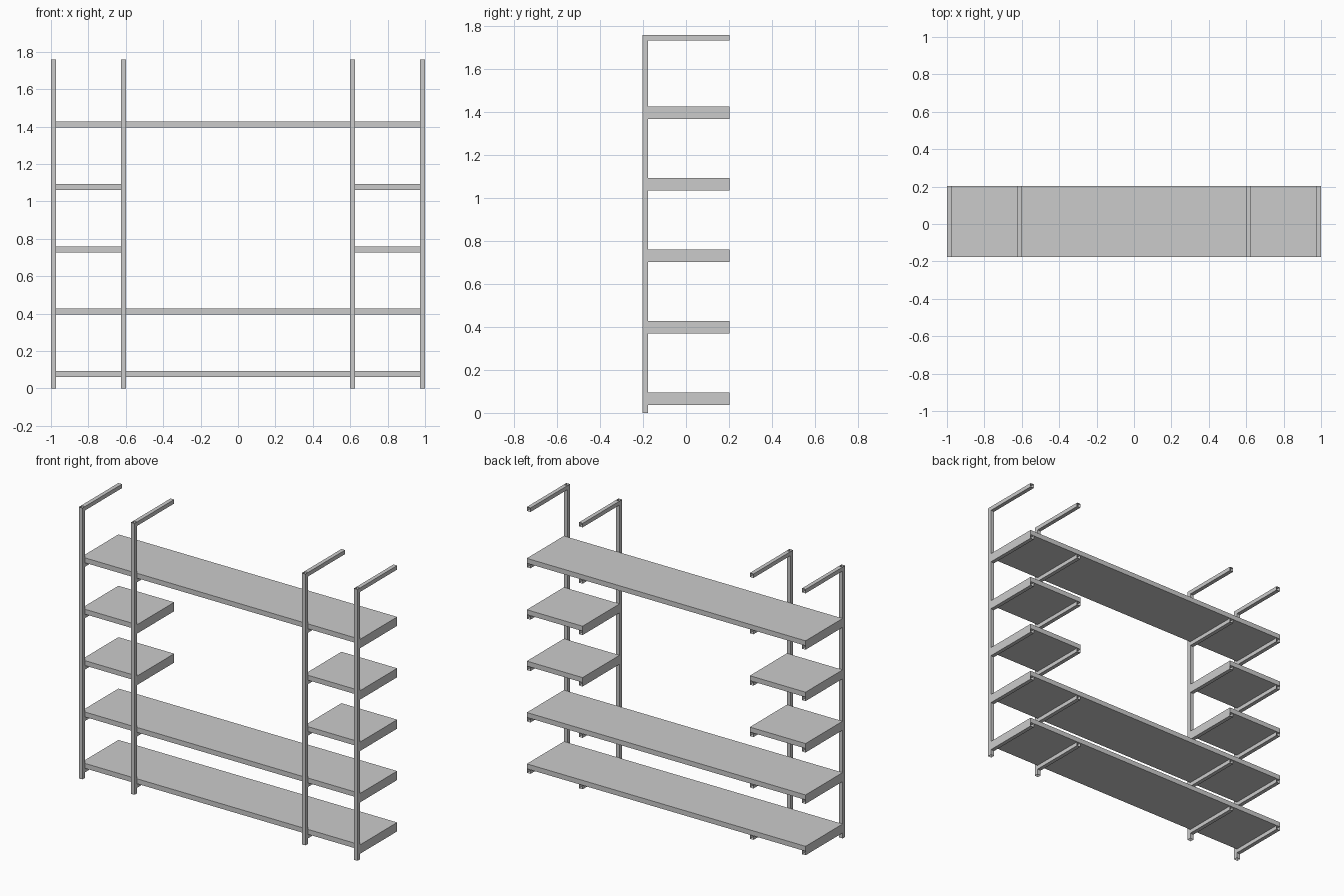
import bpy, bmesh
from mathutils import Vector

if "Cube" in bpy.data.objects:
    bpy.data.objects.remove(bpy.data.objects["Cube"])

TUBE = 0.026            # square tube width
FRONT, BACK = -0.203, 0.203
REAR_OF_POST = FRONT + TUBE
LEVEL, STEP = 0.094, 0.3332   # first shelf top, spacing
SHELF = 0.032
TOP = LEVEL + 5 * STEP


def box(name, lo, hi, open_axis=None):
    """Box between two corners; open_axis leaves both ends of a tube open."""
    lo, hi = Vector(lo), Vector(hi)
    bm = bmesh.new()
    bmesh.ops.create_cube(bm, size=1)
    for v in bm.verts:
        v.co = (lo + hi) / 2 + v.co * (hi - lo)
    bm.normal_update()
    if open_axis is not None:
        ends = [f for f in bm.faces if abs(f.normal[open_axis]) > 0.9]
        bmesh.ops.delete(bm, geom=ends, context='FACES_ONLY')
    mesh = bpy.data.meshes.new(name)
    bm.to_mesh(mesh)
    bm.free()
    ob = bpy.data.objects.new(name, mesh)
    bpy.context.collection.objects.link(ob)
    return ob


# posts with the top arm and the shelf support arms (hollow square tubes)
for x in (-1, -0.626, 0.6, 1 - TUBE):
    box("post", (x, FRONT, 0), (x + TUBE, REAR_OF_POST, TOP), 2)
    box("top_arm", (x, REAR_OF_POST, TOP - TUBE), (x + TUBE, BACK, TOP), 1)
    for i in range(5):
        z = LEVEL + i * STEP - SHELF
        box("support_arm", (x, REAR_OF_POST, z - TUBE), (x + TUBE, BACK, z), 1)

# shelves: full width at levels 0, 1 and 4, side pairs at levels 2 and 3
for i in range(5):
    z = LEVEL + i * STEP
    spans = [(-1, -0.6), (0.6, 1)] if i in (2, 3) else [(-1, 1)]
    for a, b in spans:
        box("shelf", (a, REAR_OF_POST, z - SHELF), (b, BACK, z))
